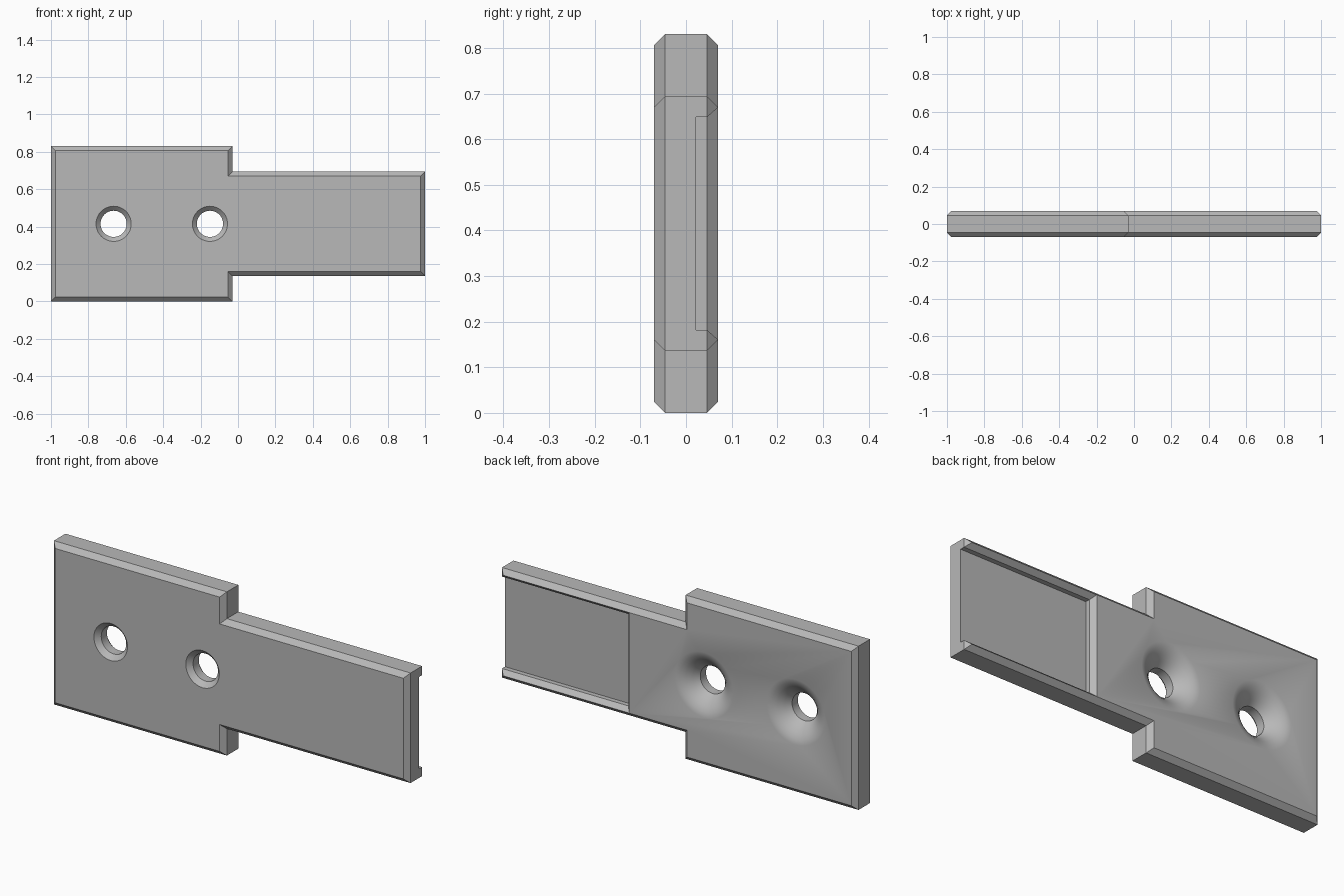
import bpy
import bmesh
from math import sin, cos, tau, radians

cube = bpy.data.objects.get("Cube")
if cube:
    bpy.data.objects.remove(cube, do_unlink=True)

HALF, CH = 0.07, 0.024      # half thickness, chamfer size
MID = 0.415                 # height of the long axis

grey = bpy.data.materials.new("plain grey")
grey.use_nodes = True
colour = (0.48, 0.48, 0.48, 1)
grey.diffuse_color = colour
grey.node_tree.nodes["Principled BSDF"].inputs["Base Color"].default_value = colour


def loft(name, rings):
    """Solid skinned through matching rings of points, with flat caps."""
    bm = bmesh.new()
    loops = [[bm.verts.new(p) for p in ring] for ring in rings]
    n = len(loops[0])
    for a, b in zip(loops, loops[1:]):
        for i in range(n):
            j = (i + 1) % n
            bm.faces.new((a[i], a[j], b[j], b[i]))
    bm.faces.new(loops[0])
    bm.faces.new(loops[-1])
    bmesh.ops.recalc_face_normals(bm, faces=bm.faces)
    mesh = bpy.data.meshes.new(name)
    bm.to_mesh(mesh)
    bm.free()
    mesh.materials.append(grey)
    obj = bpy.data.objects.new(name, mesh)
    bpy.context.collection.objects.link(obj)
    return obj


def plate_ring(y, inset):
    """Wide plate and narrower tongue, drawn in by the chamfer."""
    half = [(-1, 0.415), (-0.03, 0.415), (-0.03, 0.279), (1, 0.279)]
    pts = [(x + inset if x < -0.5 else x - inset, h - inset) for x, h in half]
    return ([(x, y, MID + h) for x, h in pts]
            + [(x, y, MID - h) for x, h in reversed(pts)])


def pocket_ring(y, grow):
    x0, h = 0.291 - grow, 0.233 + grow
    return [(x0, y, MID - h), (1.2, y, MID - h), (1.2, y, MID + h), (x0, y, MID + h)]


def circle(x, y, r, n=48):
    return [(x + r * cos(tau * i / n), y, MID + r * sin(tau * i / n)) for i in range(n)]


# Chamfered plate
plate = loft("mounting_plate", [plate_ring(-HALF, CH), plate_ring(CH - HALF, 0),
                                plate_ring(HALF - CH, 0), plate_ring(HALF, CH)])

# Open-ended pocket in the back of the tongue, with bevelled rim
cutters = [loft("pocket_cutter", [pocket_ring(0.022, 0), pocket_ring(HALF - CH, 0),
                                  pocket_ring(HALF, 0.0215), pocket_ring(0.1, 0.0215)])]

# Screw holes: small chamfer in front, flared funnel behind
hole_profile = [(-0.1, 0.094), (-HALF, 0.094), (CH - HALF, 0.07), (0.0, 0.07),
                (0.026, 0.092), (0.048, 0.117), (0.062, 0.14), (HALF, 0.165), (0.1, 0.165)]
for x in (-0.665, -0.15):
    cutters.append(loft("hole_cutter", [circle(x, y, r) for y, r in hole_profile]))

bpy.ops.object.select_all(action="DESELECT")
plate.select_set(True)
bpy.context.view_layer.objects.active = plate
for cutter in cutters:
    cutter.hide_render = True
    cut = plate.modifiers.new("cut", "BOOLEAN")
    cut.operation = "DIFFERENCE"
    cut.solver = "EXACT"
    cut.object = cutter
    bpy.ops.object.modifier_apply(modifier=cut.name)
    bpy.data.objects.remove(cutter, do_unlink=True)

bpy.ops.object.shade_smooth_by_angle(angle=radians(30))
